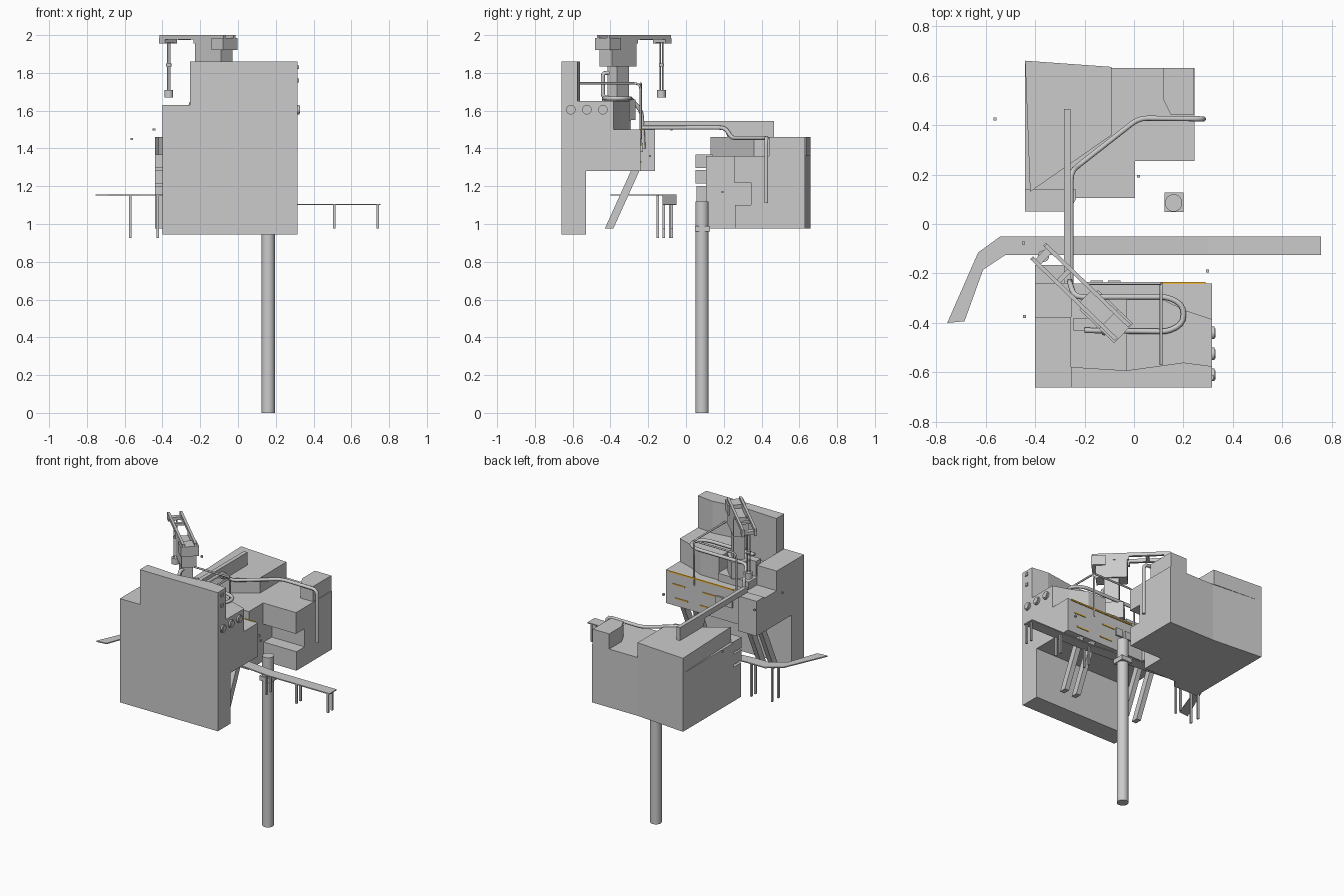
import bpy, bmesh, math
from mathutils import Vector

if "Cube" in bpy.data.objects:
    bpy.data.objects.remove(bpy.data.objects["Cube"])


def finish(name, bm, mat=None):
    bmesh.ops.recalc_face_normals(bm, faces=bm.faces)
    me = bpy.data.meshes.new(name)
    bm.to_mesh(me)
    bm.free()
    ob = bpy.data.objects.new(name, me)
    bpy.context.collection.objects.link(ob)
    if mat:
        me.materials.append(mat)
    return ob


def box(name, x, y, z, mat=None):
    """Axis-aligned box from (min, max) ranges."""
    return prism(name, [(x[0], y[0]), (x[1], y[0]), (x[1], y[1]), (x[0], y[1])], z[0], z[1], mat=mat)


def prism(name, pts, a, b, axis='z', mat=None):
    """Extrude a closed profile along z (xy profile) or x (yz profile)."""
    bm = bmesh.new()
    put = (lambda p, t: (p[0], p[1], t)) if axis == 'z' else (lambda p, t: (t, p[0], p[1]))
    lo = [bm.verts.new(put(p, a)) for p in pts]
    hi = [bm.verts.new(put(p, b)) for p in pts]
    n = len(pts)
    bm.faces.new(lo)
    bm.faces.new(hi)
    for i in range(n):
        bm.faces.new((lo[i], lo[(i + 1) % n], hi[(i + 1) % n], hi[i]))
    return finish(name, bm, mat)


def cyl(name, p, q, r, n=16):
    """Cylinder between two points."""
    p, q = Vector(p), Vector(q)
    bm = bmesh.new()
    bmesh.ops.create_cone(bm, cap_ends=True, segments=n, radius1=r, radius2=r, depth=(q - p).length)
    ob = finish(name, bm)
    for f in ob.data.polygons:
        f.use_smooth = len(f.vertices) == 4
    ob.rotation_euler = (q - p).to_track_quat('Z', 'Y').to_euler()
    ob.location = (p + q) / 2
    return ob


def pipe(name, pts, r):
    """Round pipe along a polyline, corners softened by extra points."""
    pts = [Vector(p) for p in pts]
    path = [pts[0]]
    for a, b, c in zip(pts, pts[1:], pts[2:]):
        d = min(0.035, (a - b).length * .45, (c - b).length * .45)
        s, e = b + (a - b).normalized() * d, b + (c - b).normalized() * d
        path += [s * (1 - t) ** 2 + b * 2 * t * (1 - t) + e * t * t for t in (0, .33, .67, 1)]
    path.append(pts[-1])
    cu = bpy.data.curves.new(name, 'CURVE')
    cu.dimensions = '3D'
    cu.bevel_depth, cu.bevel_resolution, cu.use_fill_caps = r, 2, True
    sp = cu.splines.new('POLY')
    sp.points.add(len(path) - 1)
    for k, p in zip(sp.points, path):
        k.co = (*p, 1)
    ob = bpy.data.objects.new(name, cu)
    bpy.context.collection.objects.link(ob)
    return ob


orange = bpy.data.materials.new("orange_light")
orange.diffuse_color = (0.9, 0.5, 0.05, 1)
orange.use_nodes = True
orange.node_tree.nodes["Principled BSDF"].inputs["Base Color"].default_value = orange.diffuse_color

# Front building: overhanging body, tall front wall, low side wing
prism("front_building_body", [(-.66, .945), (-.53, .945), (-.53, 1.28), (-.24, 1.28), (-.24, 1.5), (-.66, 1.5)],
      -.4, .315, 'x')
prism("front_wall", [(-.255, -.66), (.315, -.66), (.315, -.575), (.2, -.56), (-.03, -.592), (-.255, -.578)], 1.5, 1.86)
prism("roof_block_right", [(.105, -.62), (.315, -.62), (.315, -.385), (.21, -.35), (.105, -.3)], 1.5, 1.65)
box("roof_block_middle", (-.03, .105), (-.62, -.3), (1.5, 1.65))
box("roof_block_left", (-.255, -.03), (-.62, -.29), (1.5, 1.55))
box("side_wing_roof", (-.4, -.255), (-.66, -.375), (1.5, 1.63))
box("side_wing_bay", (-.4, -.265), (-.24, -.165), (1.28, 1.51))

# Slanted struts under the overhang
for i, x in enumerate((.2, .11, -.27, -.36)):
    prism(f"strut_{i}", [(-.29, 1.285), (-.245, 1.285), (-.385, .975), (-.43, .975)], x - .016, x + .016, 'x')

# Round portholes on the right wall
for i, y in enumerate((-.61, -.525, -.44)):
    cyl(f"porthole_{i}", (.31, y, 1.605), (.325, y, 1.605), .025, 20)
    cyl(f"porthole_glass_{i}", (.31, y, 1.605), (.329, y, 1.605), .018, 20)
for i, z in enumerate((1.76, 1.83)):
    box(f"wall_fitting_{i}", (.31, .322), (-.63, -.61), (z - .01, z + .01))

# Light strips and small fittings on the inner facade
box("roof_edge_light", (-.18, .29), (-.243, -.234), (1.493, 1.502), orange)
for i, (x, z) in enumerate(((.22, 1.42), (.0, 1.42), (.2, 1.33), (.02, 1.33))):
    box(f"light_dash_{i}", (x - .045, x + .045), (-.242, -.236), (z - .004, z + .004), orange)
for i, x in enumerate((-.08, -.15)):
    box(f"facade_vent_{i}", (x - .025, x + .025), (-.245, -.228), (1.38, 1.43))

# Rear building: base, right stepped part, raised roofs
prism("rear_building_base", [(-.44, .135), (-.235, .105), (.005, .105), (.005, .63), (-.09, .63), (-.44, .66)],
      .975, 1.36)
prism("rear_stepped_part", [(.26, .975), (.63, .975), (.63, 1.36), (.255, 1.36), (.255, 1.22), (.345, 1.22),
      (.345, 1.1), (.26, 1.1)], .005, .245, 'x')
prism("rear_raised_roof", [(-.44, .66), (-.42, .13), (-.09, .36), (-.09, .635)], 1.36, 1.46)
prism("rear_corner_tower", [(.15, .44), (.24, .44), (.24, .63), (.12, .63), (.12, .5)], 1.36, 1.46)
prism("rear_front_bay", [(-.44, .055), (-.265, .055), (-.235, .105), (-.235, .14), (-.44, .14)], .975, 1.2)
for i, z in enumerate((1.215, 1.297)):
    prism(f"rear_bay_window_{i}", [(-.44, .05), (-.265, .05), (-.235, .1), (-.235, .14), (-.44, .14)], z, z + .07)

# Beam linking the two buildings
prism("link_beam", [(-.24, 1.51), (.2, 1.51), (.22, 1.46), (.465, 1.46), (.465, 1.545), (-.24, 1.545)],
      -.282, -.256, 'x')

# Pipes
pipe("rear_pipe", [(-.255, -.24, 1.51), (-.255, .21, 1.51), (-.22, .24, 1.455), (.02, .428, 1.455),
                   (.28, .425, 1.455), (.28, .425, 1.11)], .011)
pipe("roof_pipe_loop", [(-.2, -.43, 1.665), (.14, -.435, 1.665), (.2, -.4, 1.665), (.2, -.33, 1.665),
                        (.14, -.295, 1.665), (-.24, -.295, 1.665), (-.26, -.235, 1.6), (-.26, -.225, 1.4)], .011)
pipe("roof_rail", [(.11, -.57, 1.745), (.11, -.24, 1.745), (.11, -.24, 1.45)], .006)
pipe("facade_rail", [(.11, -.24, 1.745), (-.2, -.24, 1.745), (-.2, -.24, 1.45)], .006)

# Tall pole with collar
cyl("pole", (.16, .085, 0), (.16, .085, 1.12), .035, 20)
box("pole_collar", (.123, .2), (.048, .128), (.96, .99))

# Walkway: level ends joined by a gentle ramp
T = .007
prism("walkway_left", [(-.4, -.05), (-.54, -.05), (-.63, -.115), (-.755, -.4), (-.685, -.393), (-.61, -.185),
                       (-.52, -.125), (-.4, -.125)], 1.15, 1.157)
ramp = box("walkway_ramp", (-.4, .3), (-.125, -.05), (1.15, 1.157))
for v in ramp.data.vertices:
    if v.co.x > 0:
        v.co.z -= .05
box("walkway_right", (.3, .755), (-.125, -.05), (1.1, 1.107))
for x, z0, z1 in ((.51, .975, 1.1), (.74, .975, 1.1), (.29, .975, 1.1), (-.57, .925, 1.15), (-.425, .925, 1.15)):
    for y in (-.075, -.118) if x > -.5 else (-.085, -.15):
        box("walkway_leg", (x - .006, x + .006), (y - .006, y + .006), (z0, z1))

# Crane: parts placed along its arm, u along the arm from the back end, w across
O, U, W = Vector((-.06, -.425, 0)), Vector((-.72, .694, 0)), Vector((.694, .72, 0))


def crane_box(name, u, w, z):
    pts = [O + U * a + W * b for a, b in ((u[0], w[0]), (u[1], w[0]), (u[1], w[1]), (u[0], w[1]))]
    return prism(name, [(p.x, p.y) for p in pts], *z)


crane_box("crane_base", (.03, .17), (-.055, .055), (1.55, 1.66))
crane_box("crane_column", (.05, .14), (-.035, .035), (1.65, 1.84))
crane_box("crane_head", (.0, .19), (-.045, .045), (1.835, 1.96))
crane_box("crane_counterweight", (-.025, .06), (-.055, .055), (1.92, 1.985))
for s in (-1, 1):
    w = sorted((s * .03, s * .046))
    crane_box("crane_arm", (-.02, .45), w, (1.978, 2.0))
    crane_box("crane_arm_root", (-.02, .2), w, (1.955, 1.985))
    crane_box("crane_arm_tip", (.41, .455), w, (1.955, 1.985))
crane_box("crane_crossbar", (.3, .32), (-.04, .04), (1.975, 1.99))
crane_box("crane_tip_pulley", (.41, .44), (-.04, .04), (1.96, 1.98))

# Crane cables, pulley and hook weight
tip = O + U * .425
for s in (-.009, .009):
    a = tip + W * s
    cyl("crane_cable", (a.x, a.y, 1.7), (a.x, a.y, 1.97), .004, 6)
cyl("hook_pulley", (tip.x, tip.y, 1.835), (tip.x, tip.y, 1.85), .014, 8)
cyl("hook_weight", (tip.x, tip.y, 1.67), (tip.x, tip.y, 1.71), .024, 10)
pipe("crane_side_hose", [(-.12, -.4, 1.8), (-.12, -.44, 1.8), (-.12, -.44, 1.67), (-.12, -.4, 1.67)], .011)
box("crane_motor", (-.245, -.15), (-.43, -.38), (1.55, 1.65))

# Tiny floating lamps
for i, (x, y, z) in enumerate(((-.562, .425, 1.45), (-.447, -.077, 1.5), (-.442, -.373, 1.5),
                               (.297, -.19, 1.36), (.018, .193, 1.17))):
    box(f"lamp_{i}", (x - .006, x + .006), (y - .006, y + .006), (z - .006, z + .006))
